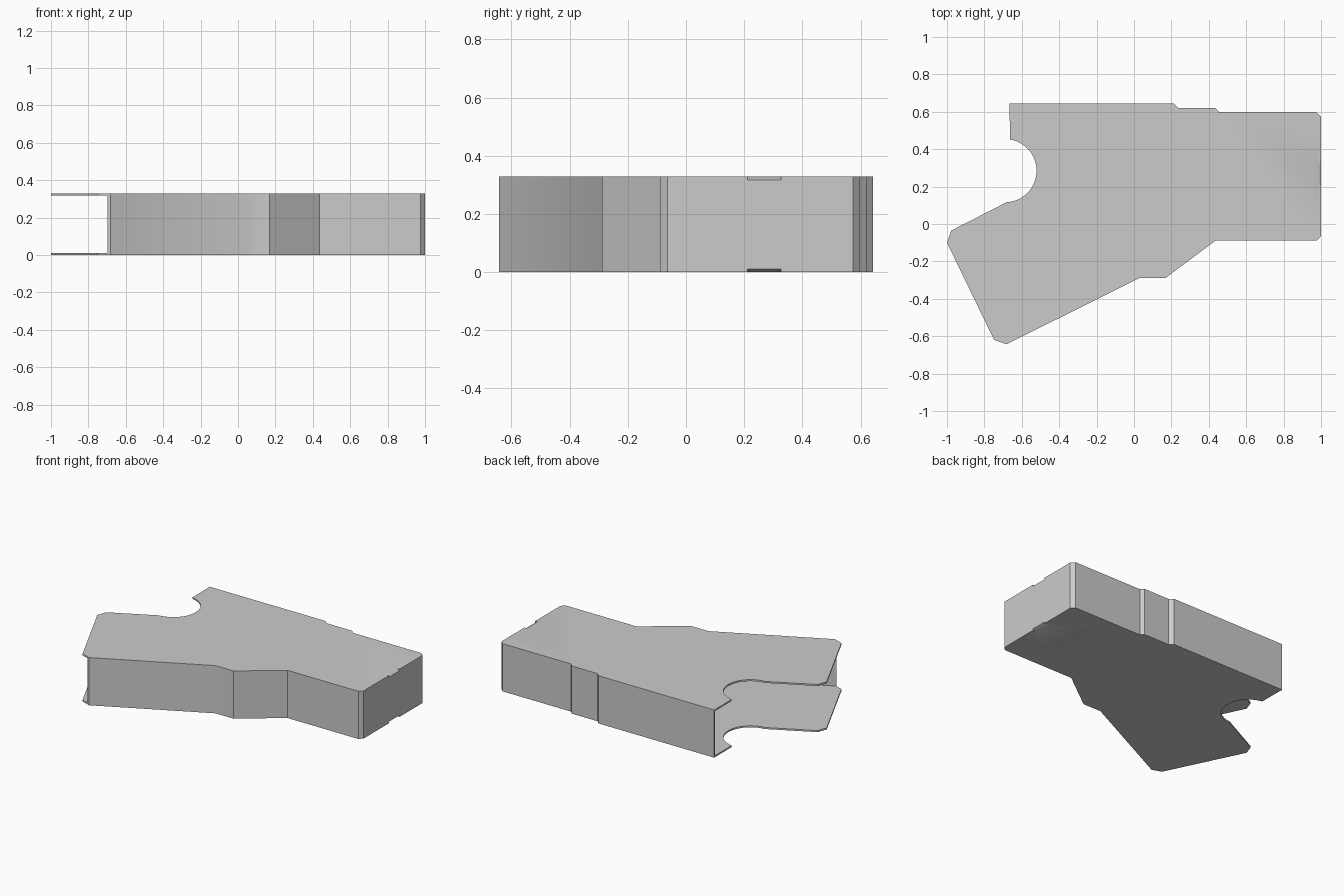
import bpy
import bmesh
import math
from mathutils import Vector

H = 0.328      # overall height
T = 0.011      # sheet thickness

cube = bpy.data.objects.get("Cube")
if cube:
    bpy.data.objects.remove(cube, do_unlink=True)

grey = bpy.data.materials.new("plain grey")
grey.use_nodes = True
grey.diffuse_color = (0.6, 0.6, 0.6, 1)
grey.node_tree.nodes["Principled BSDF"].inputs["Base Color"].default_value = grey.diffuse_color


def prism(name, points, direction):
    """Solid made by sweeping a flat 3D polygon along a direction."""
    bm = bmesh.new()
    face = bm.faces.new([bm.verts.new(p) for p in points])
    swept = bmesh.ops.extrude_face_region(bm, geom=[face])["geom"]
    bmesh.ops.translate(bm, vec=direction,
                        verts=[v for v in swept if isinstance(v, bmesh.types.BMVert)])
    bmesh.ops.recalc_face_normals(bm, faces=bm.faces)
    mesh = bpy.data.meshes.new(name)
    bm.to_mesh(mesh)
    bm.free()
    mesh.materials.append(grey)
    obj = bpy.data.objects.new(name, mesh)
    bpy.context.collection.objects.link(obj)
    return obj


def inset(path, d):
    """Shift an open clockwise path inward by d with mitred corners."""
    pts = [Vector(p) for p in path]
    normals = []
    for a, b in zip(pts, pts[1:]):
        e = (b - a).normalized()
        normals.append(Vector((e.y, -e.x)))
    result = []
    for i, p in enumerate(pts):
        n1 = normals[max(i - 1, 0)]
        n2 = normals[min(i, len(normals) - 1)]
        result.append(p + (n1 + n2) * d / (1 + n1.dot(n2)))
    return result


# Walled side of the outline, clockwise from the back to the front
walls = [(-0.665, 0.643), (0.215, 0.643), (0.238, 0.62), (0.435, 0.62),
         (0.455, 0.598), (0.976, 0.598), (1, 0.574), (1, -0.064),
         (0.976, -0.088), (0.437, -0.088), (0.168, -0.289),
         (0.03, -0.289), (-0.682, -0.643)]

# Open side: slanted end, then the round bite
open_side = [(-0.748, -0.62), (-1, -0.1), (-0.977, -0.035)]
centre, radius, steps = Vector((-0.69, 0.285)), 0.169, 24
for i in range(steps + 1):
    a = math.radians(-87 + 168 * i / steps)
    open_side.append(centre + radius * Vector((math.cos(a), math.sin(a))))

housing = prism("housing", [(x, y, 0) for x, y in walls + open_side], (0, 0, H))

# Hollow between the two plates, running out through the open side
inner = inset(walls, T)
inner[0].x = -1.3
inner[-1] += (inner[-1] - inner[-2]).normalized() * 0.65
cutters = [prism("cavity_cutter", [(p.x, p.y, T) for p in inner], (0, 0, H - 2 * T))]

# Small sloped nicks on the top and bottom edges of the end wall
nick = [(0.96, 0.339), (1.02, 0.306), (1.02, 0.345)]
for name, flip in (("top_nick_cutter", False), ("bottom_nick_cutter", True)):
    pts = [(x, 0.212, H - z if flip else z) for x, z in nick]
    cutters.append(prism(name, pts, (0, 0.114, 0)))

bpy.ops.object.select_all(action='DESELECT')
bpy.context.view_layer.objects.active = housing
housing.select_set(True)
for cutter in cutters:
    cutter.hide_render = True
    mod = housing.modifiers.new(cutter.name, 'BOOLEAN')
    mod.operation = 'DIFFERENCE'
    mod.solver = 'EXACT'
    mod.object = cutter
    bpy.ops.object.modifier_apply(modifier=mod.name)
    bpy.data.objects.remove(cutter, do_unlink=True)

bpy.ops.object.shade_smooth_by_angle(angle=math.radians(30))
